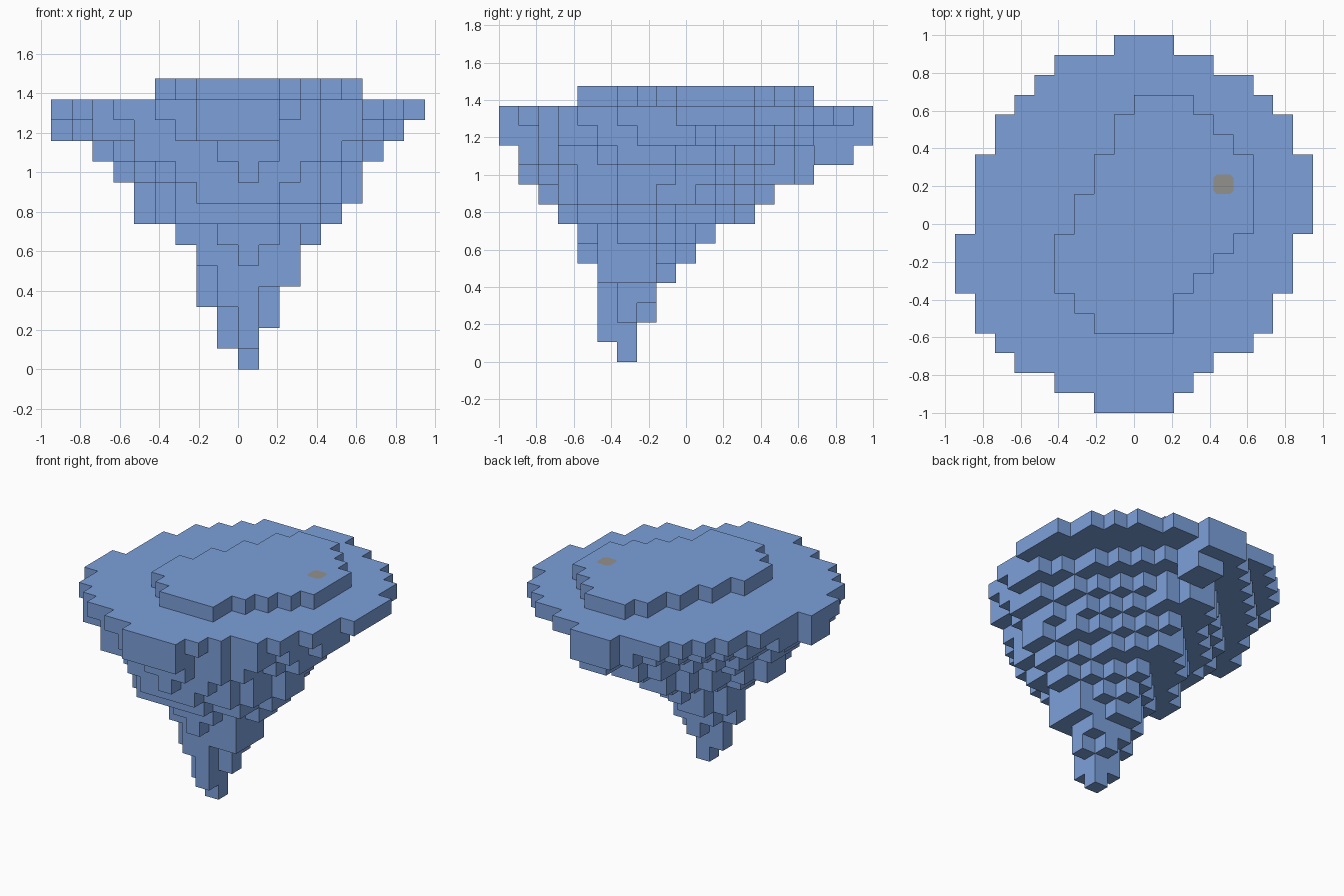
import bpy, bmesh
from mathutils import Vector

if "Cube" in bpy.data.objects:
    bpy.data.objects.remove(bpy.data.objects["Cube"], do_unlink=True)

U = 2 / 19          # edge of one block
Y0 = -9.5           # front edge of the grid, in blocks


def material(name, rgb):
    m = bpy.data.materials.new(name)
    m.use_nodes = True
    m.diffuse_color = (*rgb, 1)
    bsdf = m.node_tree.nodes["Principled BSDF"]
    bsdf.inputs["Base Color"].default_value = (*rgb, 1)
    bsdf.inputs["Roughness"].default_value = 0.9
    return m


blue = material("slate_blue", (0.2, 0.35, 0.7))
grey = material("warm_grey", (0.29, 0.285, 0.27))


def rows(level, first, spans):
    """Blocks of one level from spans (left, right), listed front to back."""
    return {(x, first + i, level) for i, (a, b) in enumerate(spans) for x in range(a, b)}


def oval(level, x0, x1, y0, y1, front=1.7, back=1.15):
    """Row spans of one level: rounded in front, more pointed at the back."""
    spans = []
    cx, rx = (x0 + x1) / 2, (x1 - x0) / 2
    mid = min(7 + max(0, level - 7) / 2, (y0 + y1) / 2)
    for y in range(y0, y1):
        d = y + 0.5 - mid
        t, p = (-d / (mid - y0), front) if d < 0 else (d / (y1 - mid), back)
        w = rx * (1 - t ** p) ** (1 / p)
        a, b = round(cx - w), round(cx + w)
        spans.append((a, max(b, a + 1)))
    return spans


# Wide plateau and the raised cap on it
plateau = rows(12, 0, [(-2, 2), (-4, 3), (-6, 4), (-7, 6), (-8, 7), (-8, 7),
                       (-9, 8), (-9, 8), (-9, 8), (-8, 9), (-8, 9), (-8, 9), (-8, 9),
                       (-7, 8), (-7, 8), (-6, 7), (-5, 6), (-4, 4), (-1, 2)])
cap = rows(13, 4, [(-2, 2), (-3, 2), (-4, 3), (-4, 4), (-4, 5), (-3, 6), (-3, 6),
                   (-2, 6), (-2, 6), (-1, 5), (-1, 4), (0, 3)])

# Tapering rock: bounds of each level from the tip upwards, with its front rows
levels = [((0, 1, 6, 7), [(0, 1)]),
          ((-1, 1, 5, 7), [(0, 1), (-1, 1)]),
          ((-1, 2, 5, 8), [(0, 1), (-1, 2), (0, 1)]),
          ((-2, 2, 5, 8), [(-1, 1), (-2, 2), (-1, 2)]),
          ((-2, 3, 5, 9), [(-1, 3), (-2, 3), (-2, 3), (-1, 1)]),
          ((-2, 3, 4, 10), [(0, 1), (-2, 3), (-2, 3)]),
          ((-3, 4, 4, 11), [(-1, 2), (-3, 3)]),
          ((-5, 5, 3, 13), [(-3, 2)]),
          ((-5, 6, 2, 14), [(-2, 2)]),
          ((-6, 6, 1, 16), [(0, 1), (-3, 3)]),
          ((-7, 7, 1, 16), [(-1, 2), (-5, 4)]),
          ((-9, 8, 0, 19), [(-2, 2), (-3, 2), (-5, 4)])]
rock, below = set(), set()
for level, (bounds, front_rows) in enumerate(levels):
    spans = oval(level, *bounds)
    spans[:len(front_rows)] = front_rows
    layer = rows(level, bounds[2], spans)
    if level == 10:     # lump hanging under the back edge
        layer |= rows(level, 16, [(0, 2), (0, 2)])
    if level == 11:
        layer |= rows(level, 18, [(0, 2)])
    # Every block is carried by the level above it
    layer |= {(x, y, level) for x, y, _ in below}
    below = {c for c in layer if (c[0], c[1], 12) in plateau}
    rock |= below
everything = rock | plateau | cap


def shell(name, cells):
    """Mesh of the exposed block faces, with flat areas merged."""
    bm = bmesh.new()
    verts = {}

    def vert(p):
        if p not in verts:
            verts[p] = bm.verts.new((p[0] * U, (p[1] + Y0) * U, p[2] * U))
        return verts[p]

    for c in sorted(cells):
        for axis in range(3):
            for side in (0, 1):
                n = list(c)
                n[axis] += 2 * side - 1
                if tuple(n) in everything:
                    continue
                u, v = (axis + 1) % 3, (axis + 2) % 3
                loop = []
                for du, dv in ((0, 0), (1, 0), (1, 1), (0, 1)):
                    p = list(c)
                    p[axis] += side
                    p[u] += du
                    p[v] += dv
                    loop.append(vert(tuple(p)))
                bm.faces.new(loop if side else loop[::-1])
    bmesh.ops.dissolve_limit(bm, angle_limit=0.01, verts=bm.verts, edges=bm.edges)
    add_object(name, bm, blue)


def add_object(name, bm, mat):
    me = bpy.data.meshes.new(name)
    bm.to_mesh(me)
    bm.free()
    me.materials.append(mat)
    bpy.context.collection.objects.link(bpy.data.objects.new(name, me))


shell("rock_underside", rock)
shell("plateau", plateau)
shell("raised_cap", cap)

# Flat grey spot with cut corners on the cap
bm = bmesh.new()
h, k = U / 2, U / 3
outline = [(h, -k), (h, k), (k, h), (-k, h), (-h, k), (-h, -k), (-k, -h), (k, -h)]
centre = Vector((4.5 * U, 2 * U, 14 * U + 0.001))
bm.faces.new([bm.verts.new(centre + Vector((x, y, 0))) for x, y in outline])
add_object("grey_spot", bm, grey)
